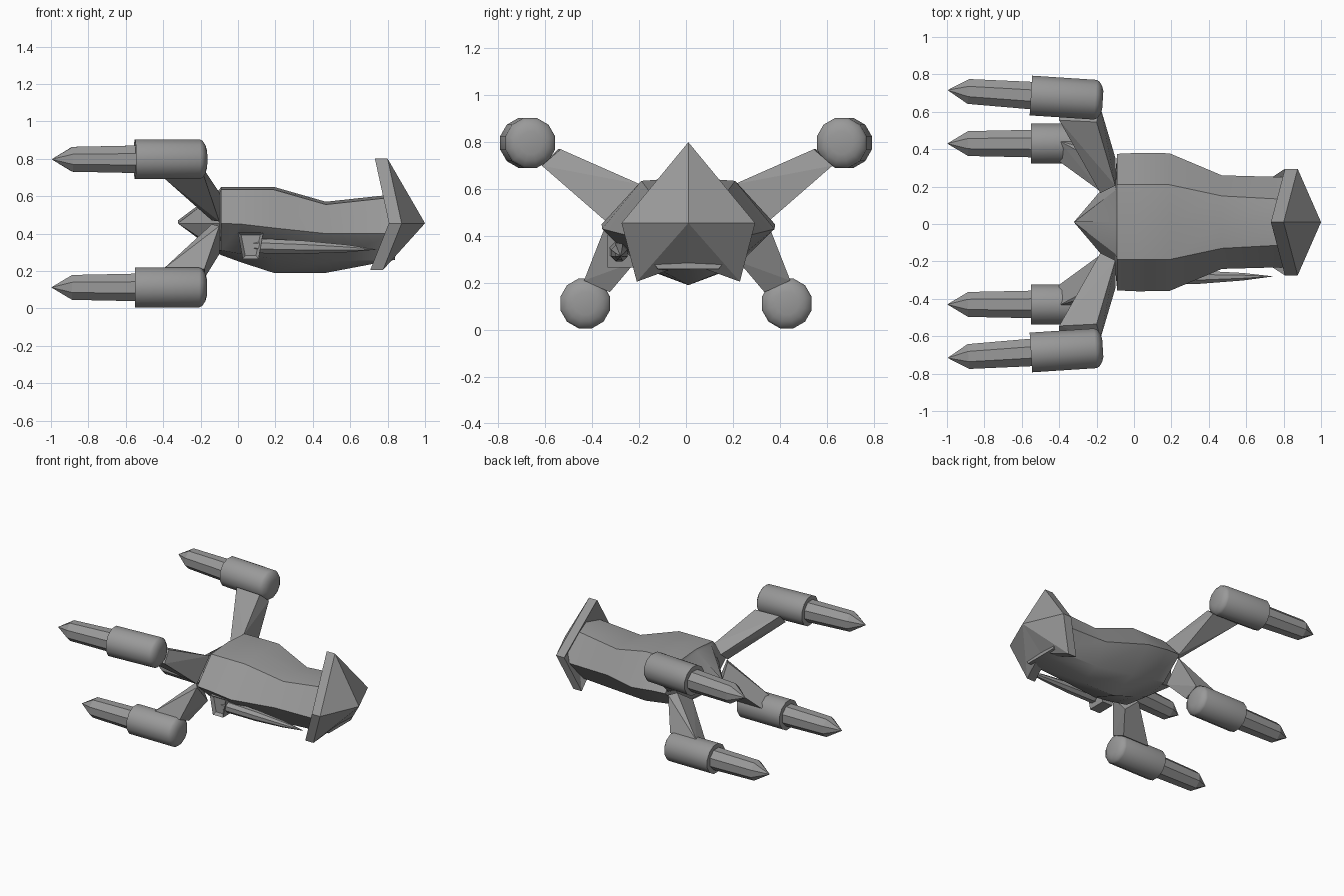
import bpy, bmesh, math
from mathutils import Vector

if "Cube" in bpy.data.objects:
    bpy.data.objects.remove(bpy.data.objects["Cube"])

grey = bpy.data.materials.new("hull_grey")
grey.use_nodes = True
colour = (0.32, 0.32, 0.32, 1)
grey.diffuse_color = colour
grey.node_tree.nodes["Principled BSDF"].inputs["Base Color"].default_value = colour
CENTRE_Y = 0.01


def finish(name, bm, smooth=None):
    bmesh.ops.remove_doubles(bm, verts=bm.verts, dist=0.0005)
    bmesh.ops.recalc_face_normals(bm, faces=bm.faces)
    mesh = bpy.data.meshes.new(name)
    bm.to_mesh(mesh)
    bm.free()
    mesh.materials.append(grey)
    obj = bpy.data.objects.new(name, mesh)
    bpy.context.collection.objects.link(obj)
    if smooth:
        bpy.ops.object.select_all(action='DESELECT')
        obj.select_set(True)
        bpy.context.view_layer.objects.active = obj
        bpy.ops.object.shade_smooth_by_angle(angle=math.radians(smooth))
    return obj


def loft(name, rings, smooth=None):
    """Skin a list of equal-sized point rings and cap both ends."""
    bm = bmesh.new()
    rows = [[bm.verts.new(p) for p in ring] for ring in rings]
    n = len(rows[0])
    for a, b in zip(rows, rows[1:]):
        for i in range(n):
            j = (i + 1) % n
            bm.faces.new((a[i], a[j], b[j], b[i]))
    bm.faces.new(rows[0])
    bm.faces.new(rows[-1])
    return finish(name, bm, smooth)


def lathe(name, start, end, profile, sides, smooth=None):
    """Turn (distance, radius) pairs around the axis from start to end."""
    start, end = Vector(start), Vector(end)
    axis = (end - start).normalized()
    side = axis.cross(Vector((0, 0, 1))).normalized()
    up = side.cross(axis)
    turns = [2 * math.pi * (i + 0.5) / sides for i in range(sides)]
    rings = [[start + axis * d + (side * math.cos(t) + up * math.sin(t)) * max(r, 0.001)
              for t in turns] for d, r in profile]
    return loft(name, rings, smooth)


def hull(name, points):
    bm = bmesh.new()
    for p in points:
        bm.verts.new(p)
    bmesh.ops.convex_hull(bm, input=bm.verts)
    bmesh.ops.dissolve_limit(bm, angle_limit=0.02, verts=bm.verts, edges=bm.edges)
    return finish(name, bm)


# Fuselage with flat top, wide waist and a keel
def body_ring(x, waist, z_waist, top, z_top, low, z_low, z_keel):
    half = [(0, z_top), (top, z_top - 0.015), (waist, z_waist), (low, z_low), (0, z_keel)]
    loop = half + [(-y, z) for y, z in half[3:0:-1]]
    return [(x, y + CENTRE_Y, z) for y, z in loop]


loft("fuselage", [body_ring(*s) for s in (
    (-0.32, 0.002, 0.455, 0.001, 0.471, 0.001, 0.454, 0.453),
    (-0.10, 0.26, 0.455, 0.17, 0.635, 0.17, 0.31, 0.29),
    (-0.09, 0.365, 0.455, 0.20, 0.65, 0.20, 0.31, 0.285),
    (0.02, 0.37, 0.45, 0.20, 0.65, 0.20, 0.29, 0.245),
    (0.19, 0.368, 0.43, 0.20, 0.65, 0.20, 0.265, 0.19),
    (0.47, 0.25, 0.40, 0.14, 0.57, 0.15, 0.25, 0.19),
    (0.84, 0.24, 0.40, 0.12, 0.61, 0.13, 0.26, 0.26),
)], 32)

# Three-pronged nose shield, a pyramid shell of even depth
rim = [(0.80, 0, 0.80), (0.875, 0.285, 0.455), (0.775, 0.22, 0.205),
       (0.84, 0, 0.285), (0.775, -0.22, 0.205), (0.875, -0.285, 0.455)]
bm = bmesh.new()
front = [bm.verts.new((x, y + CENTRE_Y, z)) for x, y, z in rim]
back = [bm.verts.new((x - 0.068, y + CENTRE_Y, z)) for x, y, z in rim]
nose = bm.verts.new((1.0, CENTRE_Y, 0.455))
inner = bm.verts.new((0.90, CENTRE_Y, 0.455))
for i in range(6):
    j = (i + 1) % 6
    bm.faces.new((nose, front[i], front[j]))
    bm.faces.new((inner, back[j], back[i]))
    bm.faces.new((front[i], back[i], back[j], front[j]))
finish("nose_shield", bm)

# Struts, each tapering from the fuselage to a pod
upper = [(-0.10, 0.20, 0.62), (-0.10, 0.35, 0.465), (-0.18, 0.16, 0.57), (-0.14, 0.30, 0.47),
         (-0.20, 0.54, 0.77), (-0.18, 0.62, 0.70), (-0.40, 0.55, 0.77), (-0.40, 0.62, 0.70)]
lower = [(-0.10, 0.22, 0.29), (-0.10, 0.35, 0.44), (-0.18, 0.17, 0.36), (-0.14, 0.30, 0.45),
         (-0.18, 0.33, 0.16), (-0.18, 0.44, 0.21), (-0.40, 0.33, 0.16), (-0.40, 0.44, 0.21)]

# Pods with a domed front and a pointed, faceted barrel behind
pod = [(0, 0.05), (0.008, 0.078), (0.024, 0.102), (0.04, 0.11), (0.385, 0.11), (0.385, 0.06)]
barrel = [(0.36, 0.08), (0.72, 0.072), (0.83, 0)]

for side, word in ((1, "left"), (-1, "right")):
    for level, strut, z, y0, y1 in (("upper", upper, 0.797, 0.662, 0.716),
                                    ("lower", lower, 0.112, 0.43, 0.43)):
        label = f"{word}_{level}"
        hull(label + "_strut", [(x, side * y + CENTRE_Y / 2, zz) for x, y, zz in strut])
        ends = (-0.167, side * y0, z), (-1.0, side * y1, z)
        lathe(label + "_pod", *ends, pod, 12, 40)
        lathe(label + "_barrel", *ends, barrel, 8)

# Side gun mount: a wedge with a recessed outer face
bm = bmesh.new()
outer = [(0.0, 0.405), (0.135, 0.405), (0.11, 0.265), (0.025, 0.265)]
near = [bm.verts.new((x, -0.335, z)) for x, z in outer]
far = [bm.verts.new((x, -0.20, z)) for x, z in outer]
for i in range(4):
    j = (i + 1) % 4
    bm.faces.new((near[i], near[j], far[j], far[i]))
panel = bm.faces.new(near)
bm.faces.new(far)
bmesh.ops.recalc_face_normals(bm, faces=bm.faces)
bmesh.ops.inset_region(bm, faces=[panel], thickness=0.022, depth=-0.02)
finish("gun_mount", bm)

# Long tapering gun along the right flank
lathe("side_gun", (0.08, -0.288, 0.335), (0.74, -0.28, 0.315),
      [(0, 0.03), (0.05, 0.042), (0.27, 0.038), (0.5, 0.022), (0.66, 0)], 8)
